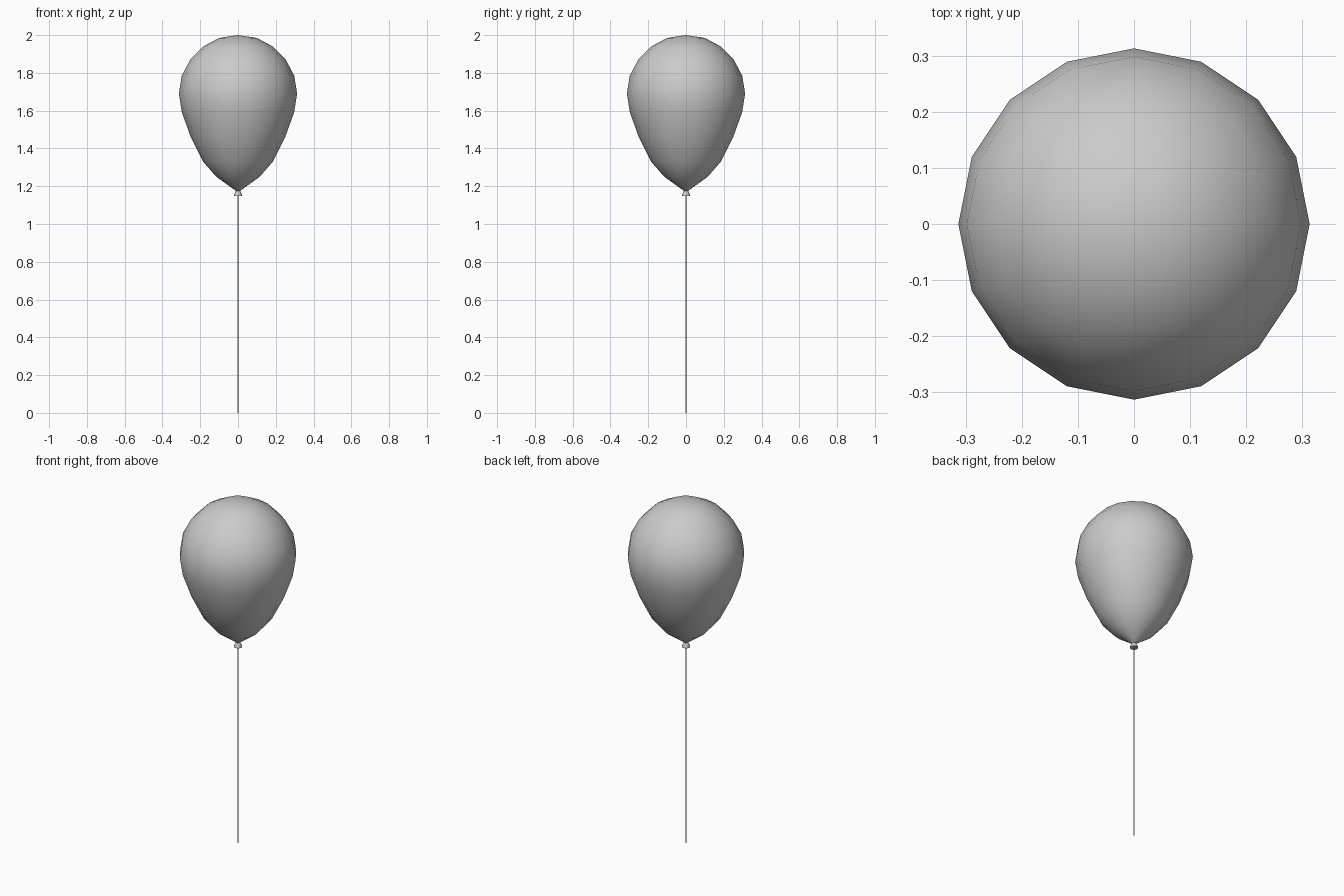
import bpy
import bmesh
from math import cos, sin, tau

cube = bpy.data.objects.get("Cube")
if cube:
    bpy.data.objects.remove(cube, do_unlink=True)

grey = bpy.data.materials.new("light_grey")
grey.use_nodes = True
colour = (0.6, 0.6, 0.6, 1)
grey.diffuse_color = colour
grey.node_tree.nodes["Principled BSDF"].inputs["Base Color"].default_value = colour


def lathe(name, profile, sides, smooth_angle):
    """Turn a (radius, height) profile around z; zero radius makes a pole."""
    bm = bmesh.new()
    rings = []
    for r, z in profile:
        count = sides if r else 1
        rings.append([bm.verts.new((r * cos(tau * i / sides), r * sin(tau * i / sides), z))
                      for i in range(count)])
    for low, high in zip(rings, rings[1:]):
        for i in range(sides):
            j = (i + 1) % sides
            corners = [low[i % len(low)], low[j % len(low)],
                       high[j % len(high)], high[i % len(high)]]
            bm.faces.new(list(dict.fromkeys(corners)))
    bmesh.ops.recalc_face_normals(bm, faces=bm.faces)
    mesh = bpy.data.meshes.new(name)
    bm.to_mesh(mesh)
    bm.free()
    mesh.materials.append(grey)
    obj = bpy.data.objects.new(name, mesh)
    bpy.context.collection.objects.link(obj)
    bpy.ops.object.select_all(action="DESELECT")
    obj.select_set(True)
    bpy.context.view_layer.objects.active = obj
    bpy.ops.object.shade_smooth_by_angle(angle=smooth_angle)
    return obj


# Inflated body, tapering to the neck
lathe("balloon_body", [(0, 1.172), (0.012, 1.176), (0.115, 1.25), (0.185, 1.33),
                       (0.25, 1.46), (0.297, 1.59), (0.313, 1.69), (0.298, 1.785),
                       (0.253, 1.87), (0.185, 1.94), (0.1, 1.985), (0, 2)], 16, 1.0)

# Flared mouth below the neck
lathe("balloon_knot", [(0, 1.155), (0.022, 1.148), (0.022, 1.153),
                       (0.011, 1.176), (0, 1.18)], 16, 0.6)

# Thin string hanging to the ground
lathe("string", [(0, 0), (0.003, 0), (0.003, 1.16), (0, 1.16)], 8, 0.9)
